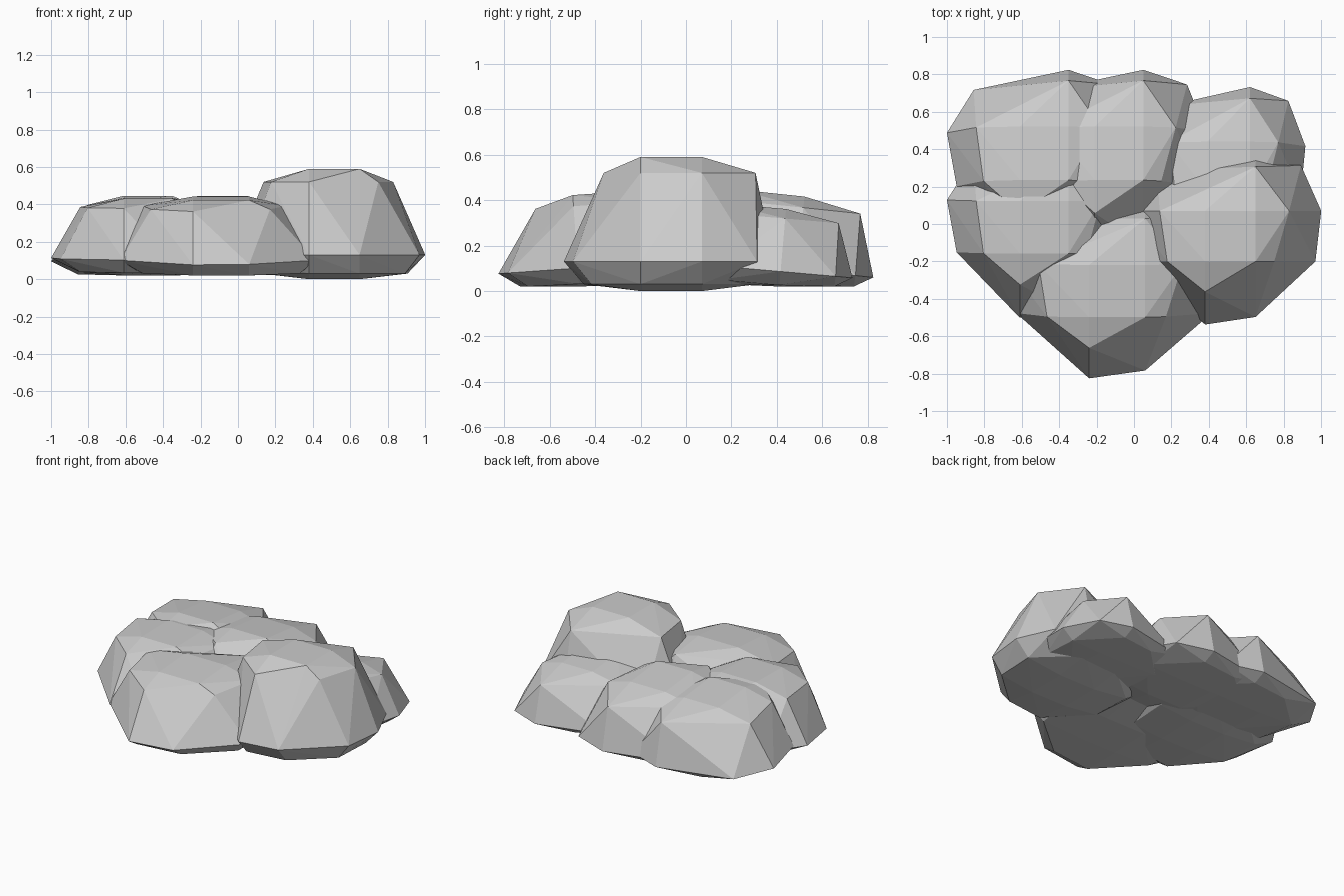
import bpy
import bmesh
from math import radians
from mathutils import Matrix, Vector

cube = bpy.data.objects.get("Cube")
if cube:
    bpy.data.objects.remove(cube, do_unlink=True)

# One flat stone colour
stone = bpy.data.materials.new("stone_grey")
stone.use_nodes = True
grey = (0.6, 0.6, 0.6, 1)
stone.diffuse_color = grey
stone.node_tree.nodes["Principled BSDF"].inputs["Base Color"].default_value = grey

# Shared boulder outline, as rings at rising heights
RINGS = {
    0.0: [(-1, -1), (1, -1), (1, 1), (-1, 1)],
    0.03: [(-1, -2.85), (1, -2.6), (2.8, -1), (2.9, 1), (1, 2.8), (-1, 2.6), (-2.9, 1), (-2.8, -1)],
    0.13: [(-1, -3.5), (1, -3.2), (3.37, -1), (3.6, 1), (2.8, 2.8), (1, 3.35),
           (-2.9, 2.6), (-4, 1), (-3.6, -1)],
    0.52: [(-1, -2.2), (1.74, -1), (2.33, 1), (1, 2.75), (-2.8, 1), (-2.5, -1)],
    0.59: [(-1, -1), (1, -1), (1, 1), (-1, 1)],
}


def boulder(name, centre, size, height, tilt=0, lift=0.02):
    """Hull the shared rings into one faceted boulder, leaning by tilt degrees."""
    lean = Matrix.Rotation(radians(tilt), 3, "X")
    bm = bmesh.new()
    for z, ring in RINGS.items():
        for u, v in ring:
            point = lean @ Vector((u * size[0], v * size[1], z * height))
            point += Vector((centre[0], centre[1], lift))
            point.z = max(point.z, lift)
            bm.verts.new(point)
    hull = bmesh.ops.convex_hull(bm, input=bm.verts)
    loose = {g for g in hull["geom_interior"] + hull["geom_unused"]
             if isinstance(g, bmesh.types.BMVert)}
    bmesh.ops.delete(bm, geom=list(loose), context="VERTS")
    bmesh.ops.recalc_face_normals(bm, faces=bm.faces)
    mesh = bpy.data.meshes.new(name)
    bm.to_mesh(mesh)
    bm.free()
    mesh.materials.append(stone)
    obj = bpy.data.objects.new(name, mesh)
    bpy.context.collection.objects.link(obj)
    return obj


# Cluster of overlapping boulders, outer ones leaning outwards
boulder("large_boulder", (0.515, -0.065), (0.135, 0.135), 1, lift=0)
boulder("front_boulder", (-0.09, -0.33), (0.15, 0.14), 0.7, tilt=4)
boulder("right_boulder", (-0.48, -0.01), (0.13, 0.14), 0.7, tilt=1)
boulder("back_right_boulder", (-0.48, 0.335), (0.13, 0.144), 0.7, tilt=-6)
boulder("back_middle_boulder", (-0.08, 0.335), (0.13, 0.144), 0.7, tilt=-6)
boulder("back_left_boulder", (0.506, 0.275), (0.114, 0.135), 0.6, tilt=-5)
